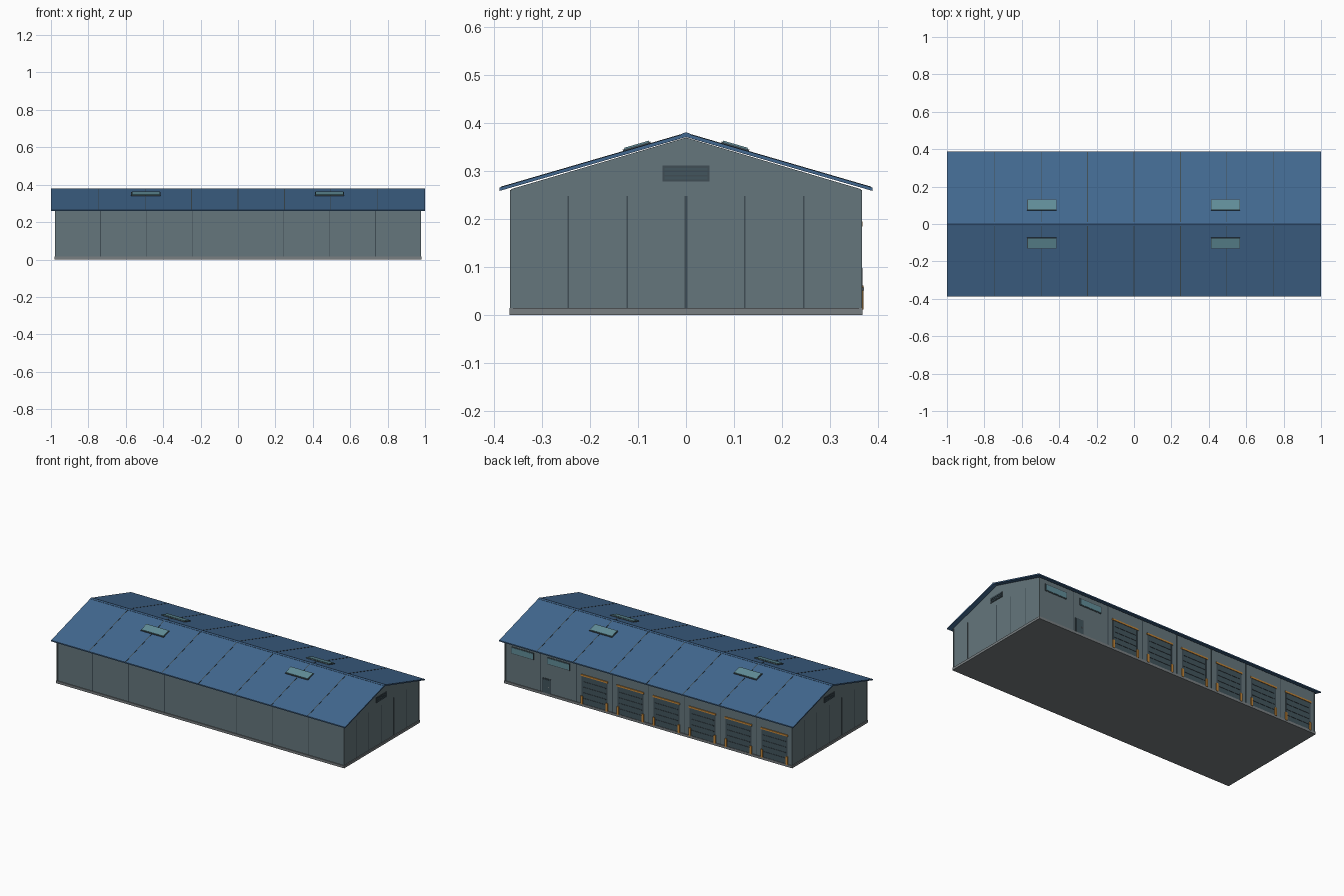
import bpy, bmesh, math
from mathutils import Matrix

if "Cube" in bpy.data.objects:
    bpy.data.objects.remove(bpy.data.objects["Cube"])


def mat(name, r, g, b):
    m = bpy.data.materials.new(name)
    m.diffuse_color = (r, g, b, 1)
    m.use_nodes = True
    m.node_tree.nodes["Principled BSDF"].inputs["Base Color"].default_value = m.diffuse_color
    return m


WALL = mat("wall_panel", 0.13, 0.18, 0.20)
SEAM = mat("seam_dark", 0.05, 0.075, 0.09)
ROOF = mat("roof_blue", 0.055, 0.14, 0.28)
BASE = mat("plinth_grey", 0.19, 0.21, 0.22)
GLASS = mat("glass_teal", 0.12, 0.27, 0.32)
DOOR = mat("door_slate", 0.055, 0.09, 0.11)
ORANGE = mat("safety_orange", 0.55, 0.24, 0.04)


def finish(name, bm, material):
    bmesh.ops.recalc_face_normals(bm, faces=bm.faces)
    me = bpy.data.meshes.new(name)
    bm.to_mesh(me)
    bm.free()
    ob = bpy.data.objects.new(name, me)
    me.materials.append(material)
    bpy.context.collection.objects.link(ob)
    return ob


def box(name, x, y, z, material, tilt=0.0):
    """Box from (min, max) ranges, optionally tilted about its own x axis."""
    c = [(r[0] + r[1]) / 2 for r in (x, y, z)]
    s = [r[1] - r[0] for r in (x, y, z)]
    bm = bmesh.new()
    bmesh.ops.create_cube(bm, size=1, matrix=Matrix.Translation(c)
                          @ Matrix.Rotation(tilt, 4, 'X') @ Matrix.Diagonal((*s, 1)))
    return finish(name, bm, material)


def prism(name, profile, hx, material):
    """Extrude a (y, z) profile along x from -hx to hx."""
    bm = bmesh.new()
    f = bm.faces.new([bm.verts.new((-hx, y, z)) for y, z in profile])
    r = bmesh.ops.extrude_face_region(bm, geom=[f])
    vs = [v for v in r["geom"] if isinstance(v, bmesh.types.BMVert)]
    bmesh.ops.translate(bm, verts=vs, vec=(2 * hx, 0, 0))
    return finish(name, bm, material)


HX, HY, BAY = 0.975, 0.363, 0.245
SLOPE = math.atan2(0.113, 0.388)


def roof_z(y):
    return 0.379 - 0.113 * abs(y) / 0.388


# Shell: plinth, gabled hall, roof sheet
box("plinth", (-0.98, 0.98), (-0.368, 0.368), (0, 0.015), BASE)
prism("hall_walls", [(-HY, 0.012), (HY, 0.012), (HY, 0.263), (0, 0.370), (-HY, 0.263)], HX, WALL)
prism("roof", [(-0.388, 0.259), (0, 0.371), (0.388, 0.259),
               (0.388, 0.266), (0, 0.379), (-0.388, 0.266)], 1.0, ROOF)
prism("ridge_cap", [(-0.010, 0.374), (0.010, 0.374), (0.010, 0.3775), (0, 0.381), (-0.010, 0.3775)], 1.0, ROOF)

# Roof seams and skylights on both slopes
half = 0.388 / math.cos(SLOPE) / 2
for s in (-1, 1):
    for i in range(-3, 4):
        x, y = i * 0.248, s * 0.194
        z = roof_z(y)
        box("roof_seam", (x - 0.002, x + 0.002), (y - half + 0.003, y + half - 0.003),
            (z - 0.002, z + 0.001), SEAM, -s * SLOPE)
    for x in (-0.493, 0.489):
        y = s * 0.102
        z = roof_z(y)
        box("skylight_frame", (x - 0.078, x + 0.078), (y - 0.030, y + 0.030), (z - 0.003, z + 0.004), SEAM, -s * SLOPE)
        box("skylight_glass", (x - 0.075, x + 0.075), (y - 0.027, y + 0.027), (z, z + 0.007), GLASS, -s * SLOPE)

# Wall seams on the long sides
for s in (-1, 1):
    for i in range(-3, 4):
        if s < 0 and i == 0:
            continue
        x = i * BAY
        ys = sorted((s * (HY - 0.002), s * (HY + 0.001)))
        box("wall_seam", (x - 0.002, x + 0.002), ys, (0.015, 0.262), SEAM)

# Gable ends: seams, corner trims, louvred vent
for s in (-1, 1):
    def out(d):
        return sorted((s * (HX - 0.003), s * (HX + d)))
    for i in range(-2, 3):
        w = 0.003 if i == 0 else 0.0015
        y = i * 0.1225
        box("gable_seam", out(0.001), (y - w, y + w), (0.015, 0.248), SEAM)
    for t in (-1, 1):
        box("corner_trim", out(0.003), sorted((t * 0.360, t * 0.3665)), (0.014, 0.261), WALL)
    box("vent_frame", out(0.003), (-0.049, 0.049), (0.279, 0.312), SEAM)
    for k in range(3):
        z = 0.283 + k * 0.009
        box("vent_louvre", out(0.005), (-0.045, 0.045), (z, z + 0.006), DOOR)

# Six loading doors along the back
for i in range(6):
    c = 0.3675 - i * BAY
    box("loading_door", (c - 0.080, c + 0.080), (HY - 0.004, HY + 0.002), (0.015, 0.185), DOOR)
    for k in range(1, 5):
        z = 0.015 + k * 0.034
        box("door_slat", (c - 0.078, c + 0.078), (HY, HY + 0.004), (z - 0.002, z + 0.002), SEAM)
    box("door_header", (c - 0.092, c + 0.092), (HY - 0.004, HY + 0.005), (0.185, 0.195), ORANGE)
    for s in (-1, 1):
        box("door_jamb", sorted((c + s * 0.080, c + s * 0.088)), (HY - 0.004, HY + 0.003), (0.015, 0.185), SEAM)
        box("dock_bumper", sorted((c + s * 0.079, c + s * 0.091)), (HY - 0.004, HY + 0.007), (0.012, 0.062), ORANGE)

# Office end of the back: strip windows and staff door
for c in (0.8575, 0.6125):
    box("window_frame", (c - 0.077, c + 0.077), (HY - 0.004, HY + 0.002), (0.193, 0.237), SEAM)
    box("window_glass", (c - 0.072, c + 0.072), (HY - 0.004, HY + 0.004), (0.198, 0.232), GLASS)
box("staff_door_frame", (0.664, 0.722), (HY - 0.004, HY + 0.003), (0.015, 0.103), SEAM)
box("staff_door", (0.669, 0.717), (HY - 0.004, HY + 0.005), (0.015, 0.098), DOOR)
box("staff_door_handle", (0.674, 0.680), (HY, HY + 0.008), (0.052, 0.058), BASE)
